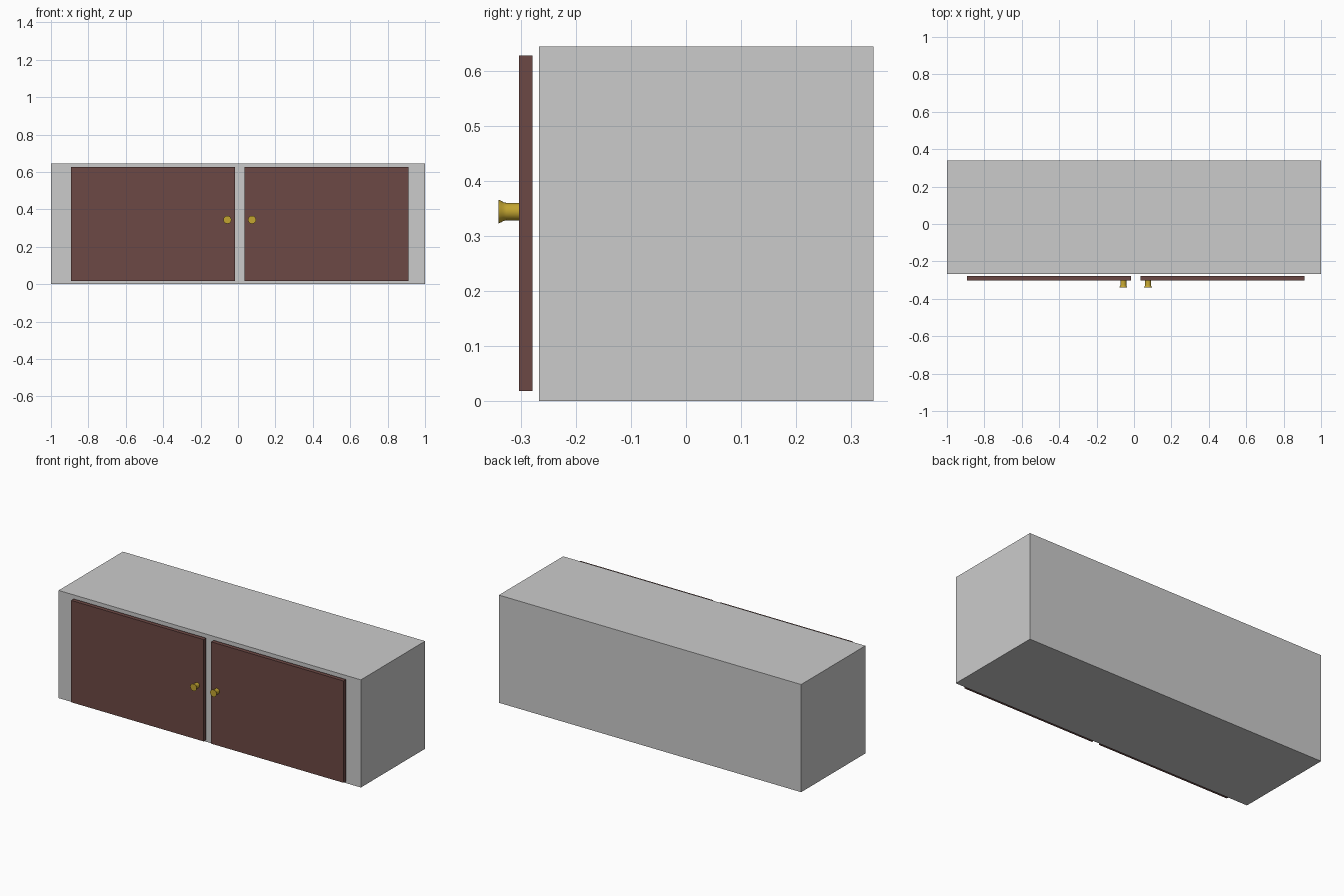
import bpy, bmesh, math

if "Cube" in bpy.data.objects:
    bpy.data.objects.remove(bpy.data.objects["Cube"])


def material(name, color):
    m = bpy.data.materials.new(name)
    m.diffuse_color = color
    m.use_nodes = True
    m.node_tree.nodes["Principled BSDF"].inputs["Base Color"].default_value = m.diffuse_color
    return m


WOOD = material("dark_red_wood", (0.15, 0.065, 0.058, 1))
BRASS = material("brass", (0.55, 0.38, 0.03, 1))


def add_object(name, bm, mat=None):
    bmesh.ops.recalc_face_normals(bm, faces=bm.faces)
    mesh = bpy.data.meshes.new(name)
    bm.to_mesh(mesh)
    bm.free()
    obj = bpy.data.objects.new(name, mesh)
    bpy.context.collection.objects.link(obj)
    if mat:
        mesh.materials.append(mat)
    return obj


def box(name, lo, hi, mat=None):
    bm = bmesh.new()
    bmesh.ops.create_cube(bm, size=1)
    for v in bm.verts:
        v.co = [(a + b) / 2 + c * (b - a) for a, b, c in zip(lo, hi, v.co)]
    return add_object(name, bm, mat)


def knob(name, x, z, y, sides=16):
    # Turned profile: (distance out from the door, radius)
    profile = [(-0.002, 0.016), (0.023, 0.016), (0.028, 0.017),
               (0.032, 0.0192), (0.037, 0.0215)]
    bm = bmesh.new()
    rings = []
    for d, r in profile:
        rings.append([bm.verts.new((x + r * math.cos(2 * math.pi * i / sides), y - d,
                                    z + r * math.sin(2 * math.pi * i / sides)))
                      for i in range(sides)])
    for a, b in zip(rings, rings[1:]):
        for i in range(sides):
            j = (i + 1) % sides
            bm.faces.new((a[i], a[j], b[j], b[i]))
    bm.faces.new(rings[0])
    bm.faces.new(rings[-1])
    obj = add_object(name, bm, BRASS)
    bpy.ops.object.select_all(action='DESELECT')
    obj.select_set(True)
    bpy.context.view_layer.objects.active = obj
    bpy.ops.object.shade_smooth_by_angle(angle=math.radians(35))


# Cabinet body
box("cabinet_body", (-1, -0.267, 0), (1, 0.34, 0.644))

# Two doors standing just proud of the body, each with a knob
for side, x0, x1, kx in (("left", -0.892, -0.015, -0.057),
                         ("right", 0.034, 0.911, 0.075)):
    box(side + "_door", (x0, -0.303, 0.018), (x1, -0.279, 0.627), WOOD)
    knob(side + "_knob", kx, 0.344, -0.303)
